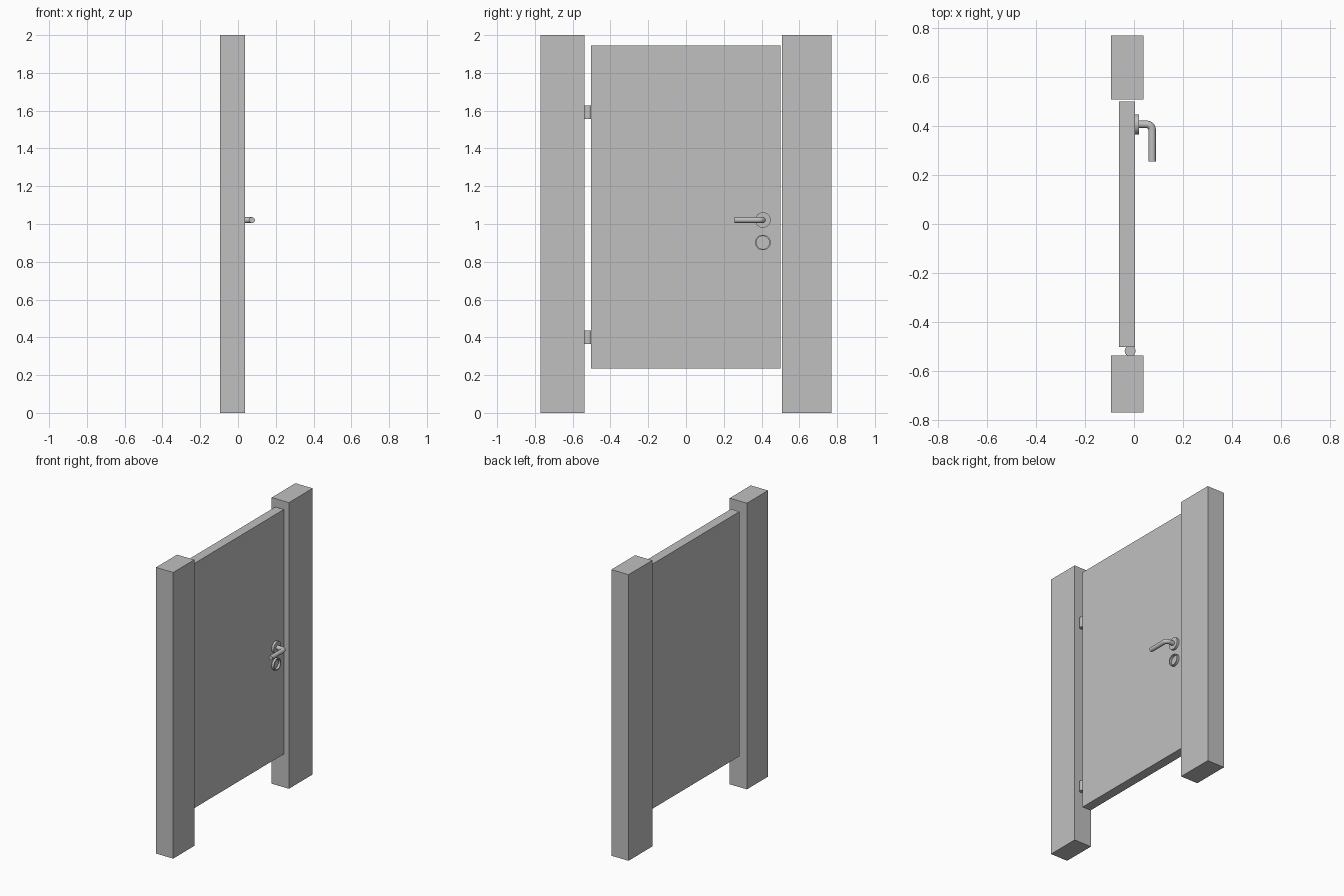
import bpy
import bmesh
from math import sin, cos, pi, radians
from mathutils import Matrix, Vector

cube = bpy.data.objects.get("Cube")
if cube:
    bpy.data.objects.remove(cube, do_unlink=True)

grey = bpy.data.materials.new("plain_grey")
grey.use_nodes = True
colour = (0.53, 0.53, 0.53, 1)
grey.diffuse_color = colour
grey.node_tree.nodes["Principled BSDF"].inputs["Base Color"].default_value = colour


def add_object(name, data):
    obj = bpy.data.objects.new(name, data)
    bpy.context.collection.objects.link(obj)
    data.materials.append(grey)
    return obj


def activate(obj):
    bpy.ops.object.select_all(action='DESELECT')
    obj.select_set(True)
    bpy.context.view_layer.objects.active = obj


def smooth(obj):
    activate(obj)
    bpy.ops.object.shade_smooth_by_angle(angle=radians(35))


def mesh_object(name, bm):
    bmesh.ops.recalc_face_normals(bm, faces=bm.faces)
    mesh = bpy.data.meshes.new(name)
    bm.to_mesh(mesh)
    bm.free()
    return add_object(name, mesh)


def box(name, low, high):
    low, high = Vector(low), Vector(high)
    bm = bmesh.new()
    bmesh.ops.create_cube(bm, size=1, matrix=Matrix.Translation((low + high) / 2)
                          @ Matrix.Diagonal((high - low).to_4d()))
    return mesh_object(name, bm)


def cylinder(name, centre, radius, depth, turn=0):
    bm = bmesh.new()
    bmesh.ops.create_cone(bm, cap_ends=True, segments=48, radius1=radius,
                          radius2=radius, depth=depth,
                          matrix=Matrix.Translation(centre) @ Matrix.Rotation(turn, 4, 'Y'))
    smooth(mesh_object(name, bm))


def ring(name, centre, outer, inner, depth):
    # Spin a rectangular section around the x axis
    bm = bmesh.new()
    section = [bm.verts.new(centre + Vector((x, r, 0))) for x, r in
               ((0, inner), (depth, inner), (depth, outer), (0, outer))]
    edges = [bm.edges.new((section[i], section[i - 1])) for i in range(4)]
    bmesh.ops.spin(bm, geom=section + edges, cent=centre, axis=(1, 0, 0),
                   angle=2 * pi, steps=48, use_merge=True)
    bmesh.ops.remove_doubles(bm, verts=bm.verts, dist=1e-5)
    smooth(mesh_object(name, bm))


# Posts and door panel
box("hinge_post", (-0.095, -0.77, 0), (0.038, -0.537, 2))
box("latch_post", (-0.095, 0.508, 0), (0.038, 0.77, 2))
box("door_panel", (-0.062, -0.502, 0.236), (0.004, 0.5, 1.946))

# Hinge barrels
for name, z in (("lower_hinge", 0.4), ("upper_hinge", 1.592)):
    cylinder(name, (-0.016, -0.519, z), 0.022, 0.073)

# Round plate behind the handle and open ring around the lock
face, hand_y, hand_z = 0.004, 0.407, 1.021
cylinder("handle_rose", (face + 0.008, hand_y, hand_z), 0.041, 0.016, pi / 2)
ring("lock_ring", Vector((face, hand_y, 0.902)), 0.041, 0.034, 0.016)

# Bent lever
reach, bend = 0.074, 0.022
path = [(face, hand_y)]
for i in range(9):
    a = pi / 2 * i / 8
    path.append((reach - bend + bend * sin(a), hand_y - bend + bend * cos(a)))
path.append((reach, 0.256))
curve = bpy.data.curves.new("handle_lever", 'CURVE')
curve.dimensions = '3D'
curve.bevel_depth = 0.0155
curve.bevel_resolution = 6
curve.use_fill_caps = True
spline = curve.splines.new('POLY')
spline.points.add(len(path) - 1)
for point, (x, y) in zip(spline.points, path):
    point.co = (x, y, hand_z, 1)
lever = add_object("handle_lever", curve)
activate(lever)
bpy.ops.object.convert(target='MESH')
smooth(bpy.context.view_layer.objects.active)
